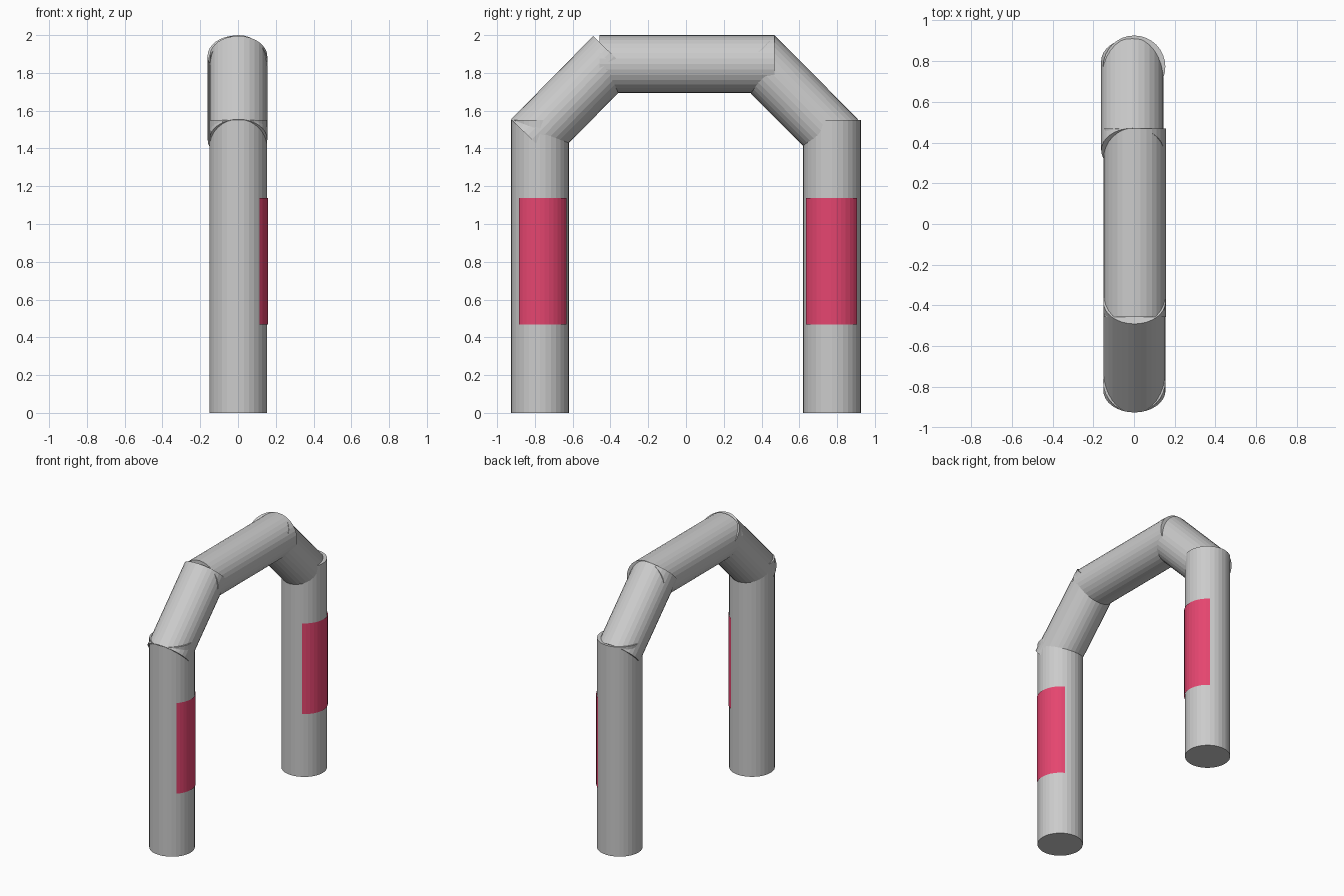
import bpy, bmesh
from math import sin, cos, radians
from mathutils import Vector

if "Cube" in bpy.data.objects:
    bpy.data.objects.remove(bpy.data.objects["Cube"])

R = 0.153        # tube radius
LEG_Y = 0.773    # leg distance from the centre


def tube(name, start, end):
    """Flat-sided 32-gon tube between two points."""
    a, b = Vector(start), Vector(end)
    axis = b - a
    bpy.ops.mesh.primitive_cylinder_add(
        vertices=32, radius=R, depth=axis.length, location=(a + b) / 2,
        rotation=axis.to_track_quat('Z', 'Y').to_euler())
    bpy.context.object.name = name


def pad(name, y, a0, a1, z0=0.467, z1=1.138, r=0.159, steps=12):
    """Curved coloured panel wrapped on the +x side of a leg."""
    bm = bmesh.new()
    rows = []
    for i in range(steps + 1):
        t = radians(a0 + (a1 - a0) * i / steps)
        rows.append([bm.verts.new((r * cos(t), y + r * sin(t), z)) for z in (z0, z1)])
    for p, q in zip(rows, rows[1:]):
        bm.faces.new((p[0], q[0], q[1], p[1]))
    mesh = bpy.data.meshes.new(name)
    bm.to_mesh(mesh)
    bm.free()
    mesh.materials.append(pink)
    bpy.context.collection.objects.link(bpy.data.objects.new(name, mesh))


# upright legs
for name, side in (("front_leg", -1), ("back_leg", 1)):
    tube(name, (0.001, side * LEG_Y, 0), (0.001, side * LEG_Y, 1.55))

# slanted shoulders and the top bar
tube("front_shoulder", (0.002, -0.817, 1.447), (0.002, -0.382, 1.888))
tube("back_shoulder", (-0.008, 0.802, 1.447), (-0.008, 0.362, 1.890))
tube("top_bar", (0.003, -0.457, 1.847), (0.003, 0.468, 1.847))

# coloured panels
pink = bpy.data.materials.new("pink")
pink.diffuse_color = (0.78, 0.06, 0.16, 1)
pink.use_nodes = True
pink.node_tree.nodes["Principled BSDF"].inputs["Base Color"].default_value = pink.diffuse_color
pad("front_leg_panel", -LEG_Y, -44, 62)
pad("back_leg_panel", LEG_Y, -60, 56)
